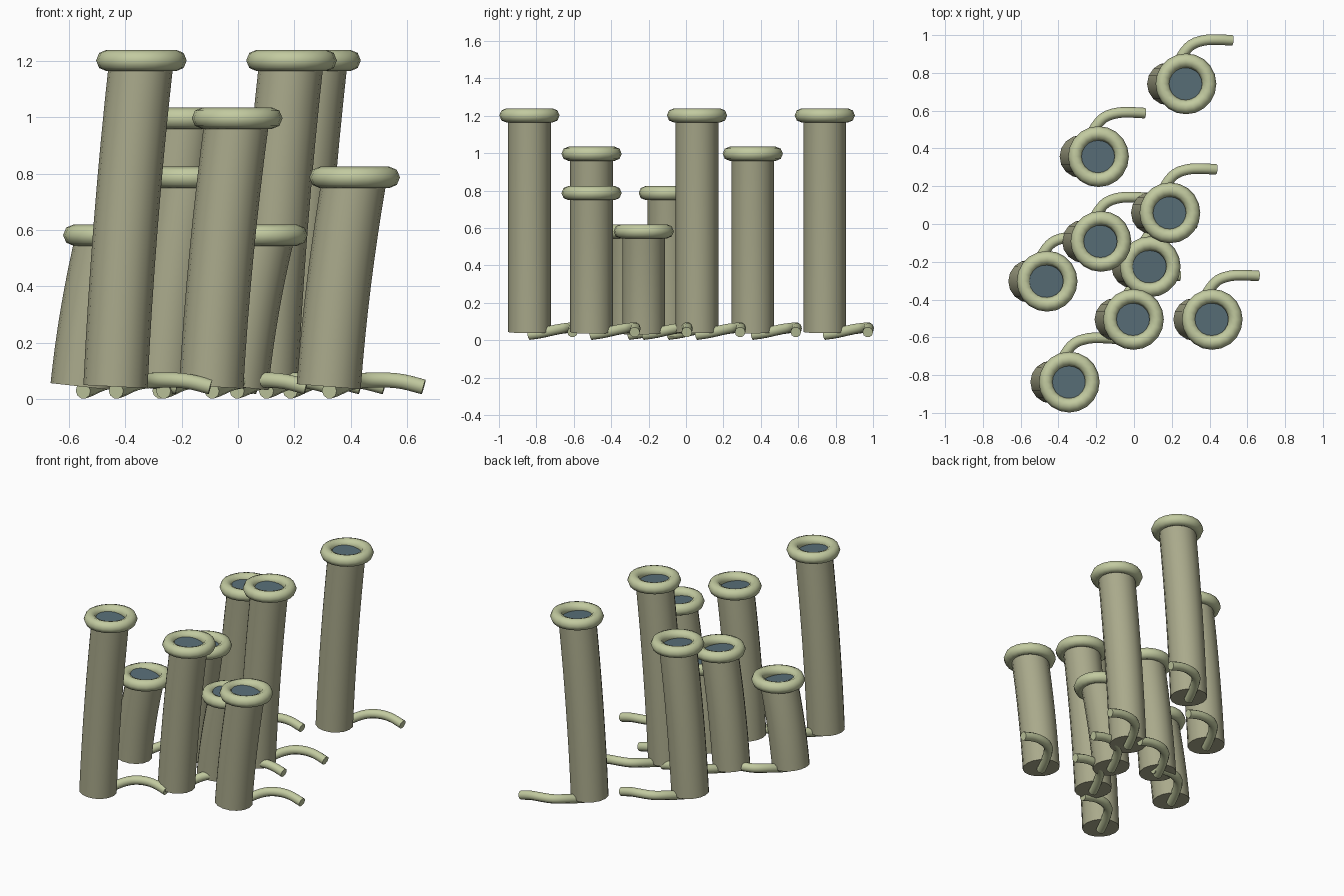
import bpy, bmesh, math
from mathutils import Vector

if "Cube" in bpy.data.objects:
    bpy.data.objects.remove(bpy.data.objects["Cube"])


def material(name, rgb):
    m = bpy.data.materials.new(name)
    m.diffuse_color = (*rgb, 1)
    m.use_nodes = True
    m.node_tree.nodes["Principled BSDF"].inputs["Base Color"].default_value = m.diffuse_color
    return m


TUBE = material("olive grey", (0.40, 0.40, 0.26))
RIM = material("pale green", (0.54, 0.59, 0.35))
DARK = material("slate blue", (0.10, 0.16, 0.19))


def finish(bm, name, mats):
    bmesh.ops.recalc_face_normals(bm, faces=bm.faces)
    mesh = bpy.data.meshes.new(name)
    bm.to_mesh(mesh)
    bm.free()
    for m in mats:
        mesh.materials.append(m)
    ob = bpy.data.objects.new(name, mesh)
    bpy.context.collection.objects.link(ob)
    bpy.ops.object.select_all(action='DESELECT')
    ob.select_set(True)
    bpy.context.view_layer.objects.active = ob
    bpy.ops.object.shade_smooth_by_angle(angle=math.radians(50))
    return ob


def sweep(name, path, radius, sides, ref, mats, end_mat=0):
    """Round pipe along a path, rings square to it, both ends capped."""
    bm = bmesh.new()
    rings = []
    for i, p in enumerate(path):
        t = (path[min(i + 1, len(path) - 1)] - path[max(i - 1, 0)]).normalized()
        u = ref.cross(t).normalized()
        v = t.cross(u)
        rings.append([bm.verts.new(p + radius * (u * math.cos(a) + v * math.sin(a)))
                      for a in (math.tau * k / sides for k in range(sides))])
    for a, b in zip(rings, rings[1:]):
        for k in range(sides):
            n = (k + 1) % sides
            bm.faces.new((a[k], a[n], b[n], b[k]))
    bm.faces.new(rings[0])
    bm.faces.new(rings[-1]).material_index = end_mat
    return finish(bm, name, mats)


def torus(name, centre, major, minor, n_major, n_minor):
    bm = bmesh.new()
    grid = []
    for i in range(n_major):
        a = math.tau * i / n_major
        row = []
        for j in range(n_minor):
            b = math.tau * j / n_minor
            r = major + minor * math.cos(b)
            row.append(bm.verts.new(centre + Vector((r * math.cos(a), r * math.sin(a), minor * math.sin(b)))))
        grid.append(row)
    for i in range(n_major):
        for j in range(n_minor):
            p, q, k = grid[i], grid[(i + 1) % n_major], (j + 1) % n_minor
            bm.faces.new((p[j], q[j], q[k], p[k]))
    return finish(bm, name, [RIM])


def smooth_path(pts, steps):
    """Catmull-Rom curve through the points."""
    pts = [2 * pts[0] - pts[1]] + pts + [2 * pts[-1] - pts[-2]]
    out = []
    for a, b, c, d in zip(pts, pts[1:], pts[2:], pts[3:]):
        for s in range(steps):
            t = s / steps
            out.append(0.5 * (2 * b + (c - a) * t + (2 * a - 5 * b + 4 * c - d) * t * t
                              + (3 * b - a - 3 * c + d) * t ** 3))
    return out + [pts[-2]]


# Mouth centre x, y and total height of each tube
TUBES = [(0.275, 0.742, 1.24), (-0.188, 0.357, 1.035), (0.19, 0.059, 1.24),
         (-0.175, -0.092, 0.825), (0.086, -0.226, 0.62), (-0.46, -0.303, 0.62),
         (-0.003, -0.505, 1.035), (0.414, -0.505, 0.825), (-0.343, -0.837, 1.24)]
LEAN, MINOR = 0.092, 0.038
ROOT = [(-0.09, 0, 0.029), (-0.065, 0.06, 0.038), (-0.02, 0.15, 0.058), (0.03, 0.207, 0.066),
        (0.10, 0.231, 0.068), (0.17, 0.234, 0.062), (0.245, 0.23, 0.043)]

for n, (x, y, h) in enumerate(TUBES, 1):
    # leaning tube with a dark mouth
    z0, z1 = 0.044, h - MINOR
    path = [Vector((x - LEAN * (1 - 0.6 * t - 0.4 * t * t), y, z0 + (z1 - z0) * t))
            for t in (i / 8 for i in range(9))]
    sweep(f"tube_{n}", path, 0.114, 16, Vector((0, 1, 0)), [TUBE, DARK], 1)
    # rounded rim
    torus(f"rim_{n}", Vector((x, y, z1)), 0.123, MINOR, 20, 8)
    # bent root running out from under the tube
    pts = [Vector((x, y, 0)) + Vector(p) for p in ROOT]
    sweep(f"root_{n}", smooth_path(pts, 3), 0.028, 10, Vector((0, 0, 1)), [RIM])
